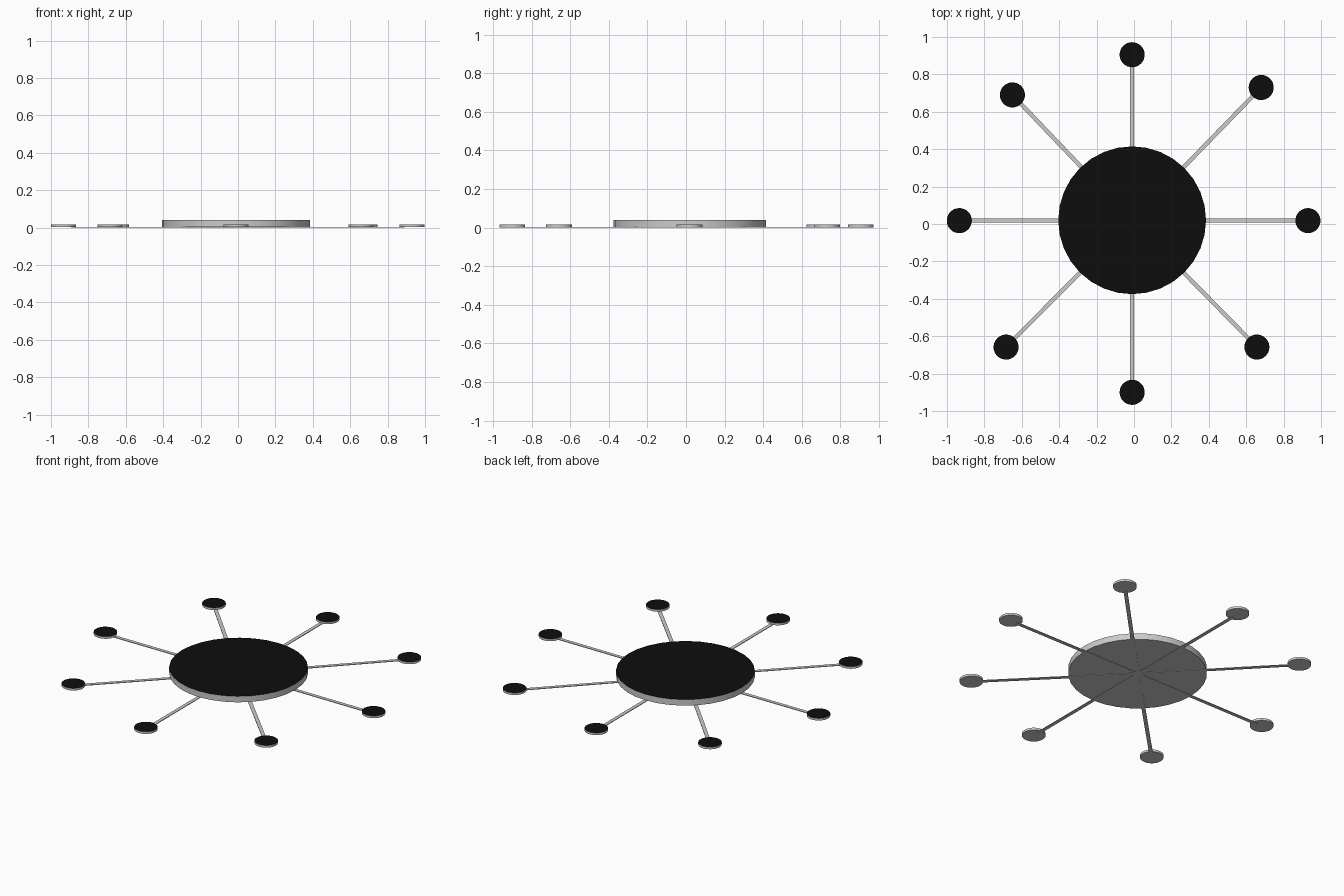
import bpy, bmesh, math
from mathutils import Vector

if "Cube" in bpy.data.objects:
    bpy.data.objects.remove(bpy.data.objects["Cube"])

black = bpy.data.materials.new("black_top")
black.diffuse_color = (0.004, 0.004, 0.004, 1)
black.use_nodes = True
black.node_tree.nodes["Principled BSDF"].inputs["Base Color"].default_value = black.diffuse_color
grey = bpy.data.materials.new("grey_metal")
grey.diffuse_color = (0.6, 0.6, 0.6, 1)
grey.use_nodes = True
grey.node_tree.nodes["Principled BSDF"].inputs["Base Color"].default_value = grey.diffuse_color

HUB = Vector((-0.01, 0.02, 0))
BASE = 0.002  # discs rest on the flat spokes


def disc(name, centre, radius, top):
    """Flat cylinder with a black upper face and grey rim."""
    bpy.ops.mesh.primitive_cylinder_add(
        vertices=32, radius=radius, depth=top - BASE,
        location=(centre[0], centre[1], (top + BASE) / 2))
    ob = bpy.context.object
    ob.name = name
    ob.data.materials.append(grey)
    ob.data.materials.append(black)
    for p in ob.data.polygons:
        p.material_index = 1 if p.normal.z > 0.9 else 0
    bpy.ops.object.shade_smooth_by_angle(angle=math.radians(30))
    return ob


def spoke(name, end):
    """Thin flat bar from the hub centre to just inside the outer disc."""
    d = Vector((end[0], end[1], 0)) - HUB
    length = d.length - 0.04
    mid = HUB + d.normalized() * length / 2
    bpy.ops.mesh.primitive_cube_add(
        size=1, location=(mid.x, mid.y, 0.002),
        rotation=(0, 0, math.atan2(d.y, d.x)))
    ob = bpy.context.object
    ob.name = name
    ob.scale = (length, 0.022, 0.004)
    ob.data.materials.append(grey)


# Central disc
disc("central_disc", HUB, 0.395, 0.04)

# Outer discs and their spokes
ends = [(0.93, 0.018), (0.68, 0.73), (-0.01, 0.905), (-0.65, 0.69),
        (-0.934, 0.018), (-0.684, -0.658), (-0.01, -0.9), (0.657, -0.658)]
for i, e in enumerate(ends, 1):
    disc(f"outer_disc_{i}", e, 0.067, 0.016)
    spoke(f"spoke_{i}", e)
